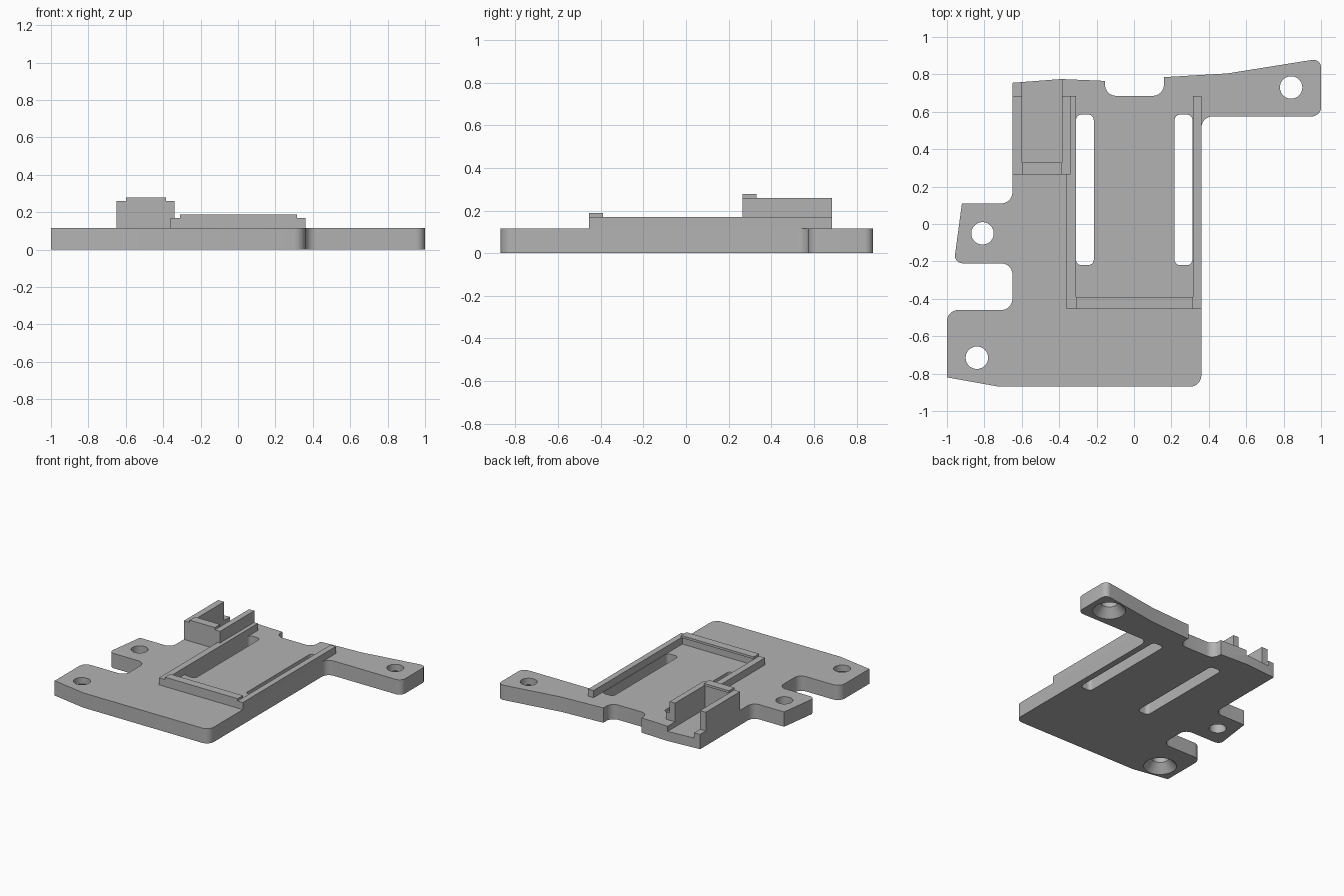
import bpy
import bmesh
from math import cos, sin, tan, pi
from mathutils import Vector

default = bpy.data.objects.get("Cube")
if default:
    bpy.data.objects.remove(default, do_unlink=True)

GREY = (0.45, 0.45, 0.45, 1)
grey = bpy.data.materials.new("grey plastic")
grey.use_nodes = True
grey.diffuse_color = GREY
grey.node_tree.nodes["Principled BSDF"].inputs["Base Color"].default_value = GREY

TOP = 0.115       # plate thickness
RAIL = 0.17       # tray rail height
WALL = 0.26       # socket wall height
LIP = 0.018       # height of the retaining lips


def finish(name, bm):
    bmesh.ops.recalc_face_normals(bm, faces=bm.faces)
    mesh = bpy.data.meshes.new(name)
    bm.to_mesh(mesh)
    bm.free()
    mesh.materials.append(grey)
    obj = bpy.data.objects.new(name, mesh)
    bpy.context.collection.objects.link(obj)
    return obj


def rounded(corners, steps=8):
    """Replace each (x, y, radius) corner by an arc tangent to both edges."""
    out = []
    for i, (x, y, r) in enumerate(corners):
        p = Vector((x, y))
        if r == 0:
            out.append(p)
            continue
        a = (Vector(corners[i - 1][:2]) - p).normalized()
        b = (Vector(corners[(i + 1) % len(corners)][:2]) - p).normalized()
        half = a.angle(b) / 2
        centre = p + (a + b).normalized() * r / sin(half)
        start = p + a * r / tan(half) - centre
        end = p + b * r / tan(half) - centre
        turn = start.angle(end)
        for k in range(steps + 1):
            t = k / steps
            out.append(centre + (start * sin((1 - t) * turn) + end * sin(t * turn)) / sin(turn))
    return out


def prism(name, points, z0, z1):
    bm = bmesh.new()
    face = bm.faces.new([bm.verts.new((p[0], p[1], z0)) for p in points])
    top = bmesh.ops.extrude_face_region(bm, geom=[face])["geom"]
    bmesh.ops.translate(bm, vec=(0, 0, z1 - z0),
                        verts=[v for v in top if isinstance(v, bmesh.types.BMVert)])
    return finish(name, bm)


def box(name, x0, x1, y0, y1, z0, z1, r=0):
    corners = [(x0, y0, r), (x1, y0, r), (x1, y1, r), (x0, y1, r)]
    return prism(name, rounded(corners), z0, z1)


def cone(name, x, y, r0, r1, z0, z1, sides=40):
    bm = bmesh.new()
    rings = [[bm.verts.new((x + r * cos(2 * pi * k / sides), y + r * sin(2 * pi * k / sides), z))
              for k in range(sides)] for r, z in ((r0, z0), (r1, z1))]
    for k in range(sides):
        j = (k + 1) % sides
        bm.faces.new((rings[0][k], rings[0][j], rings[1][j], rings[1][k]))
    for ring in rings:
        bm.faces.new(ring)
    return finish(name, bm)


def cut(target, cutter):
    mod = target.modifiers.new("cut", "BOOLEAN")
    mod.operation = "DIFFERENCE"
    mod.solver = "EXACT"
    mod.object = cutter
    bpy.context.view_layer.objects.active = target
    bpy.ops.object.modifier_apply(modifier=mod.name)
    bpy.data.objects.remove(cutter, do_unlink=True)


# Base plate: outline with mounting lugs, arm and rear notch
outline = [
    (0.36, -0.87, 0.06), (0.36, 0.575, 0.06), (1, 0.575, 0.05), (1, 0.885, 0.04),
    (0.5, 0.805, 0), (0.16, 0.785, 0), (0.16, 0.685, 0.06), (-0.155, 0.685, 0.06),
    (-0.155, 0.765, 0), (-0.39, 0.775, 0), (-0.65, 0.755, 0), (-0.65, 0.11, 0.06),
    (-0.92, 0.11, 0), (-0.963, -0.21, 0.04), (-0.65, -0.21, 0.06),
    (-0.65, -0.46, 0.06), (-1, -0.46, 0.06), (-1, -0.82, 0), (-0.72, -0.87, 0),
]
plate = prism("base_plate", rounded(outline), 0, TOP)

# Screw holes, two of them countersunk from below
for x, y, sunk in ((0.84, 0.73, True), (-0.84, -0.715, True), (-0.81, -0.05, False)):
    cut(plate, cone("hole_cutter", x, y, 0.06, 0.06, -0.1, 0.3))
    if sunk:
        cut(plate, cone("countersink_cutter", x, y, 0.125, 0.06, -0.01, 0.065))

# Long strap slots
for x0 in (-0.31, 0.217):
    cut(plate, box("slot_cutter", x0, x0 + 0.095, -0.22, 0.585, -0.1, 0.3, 0.03))

# Sunken socket floor, open at the back
cut(plate, box("socket_cutter", -0.6, -0.385, 0.315, 0.9, 0.075, 0.3))

# Tray rails with a retaining lip at the front
box("tray_left_rail", 0.315, 0.36, -0.455, 0.685, TOP, RAIL)
box("tray_right_rail", -0.36, -0.31, -0.455, 0.685, TOP, RAIL)
box("tray_front_rail", -0.31, 0.315, -0.455, -0.405, TOP, RAIL)
box("tray_front_lip", -0.31, 0.315, -0.455, -0.39, RAIL, RAIL + LIP)

# Socket walls with a retaining lip at the front
box("socket_right_wall", -0.65, -0.6, 0.265, 0.685, TOP, WALL)
box("socket_left_wall", -0.385, -0.34, 0.265, 0.685, TOP, WALL)
box("socket_front_wall", -0.6, -0.385, 0.265, 0.315, TOP, WALL)
box("socket_front_lip", -0.6, -0.385, 0.265, 0.33, WALL, WALL + LIP)

# Smooth the rounded corners and holes, keep hard edges crisp
bpy.ops.object.select_all(action="DESELECT")
plate.select_set(True)
bpy.context.view_layer.objects.active = plate
bpy.ops.object.shade_smooth_by_angle(angle=0.5)
